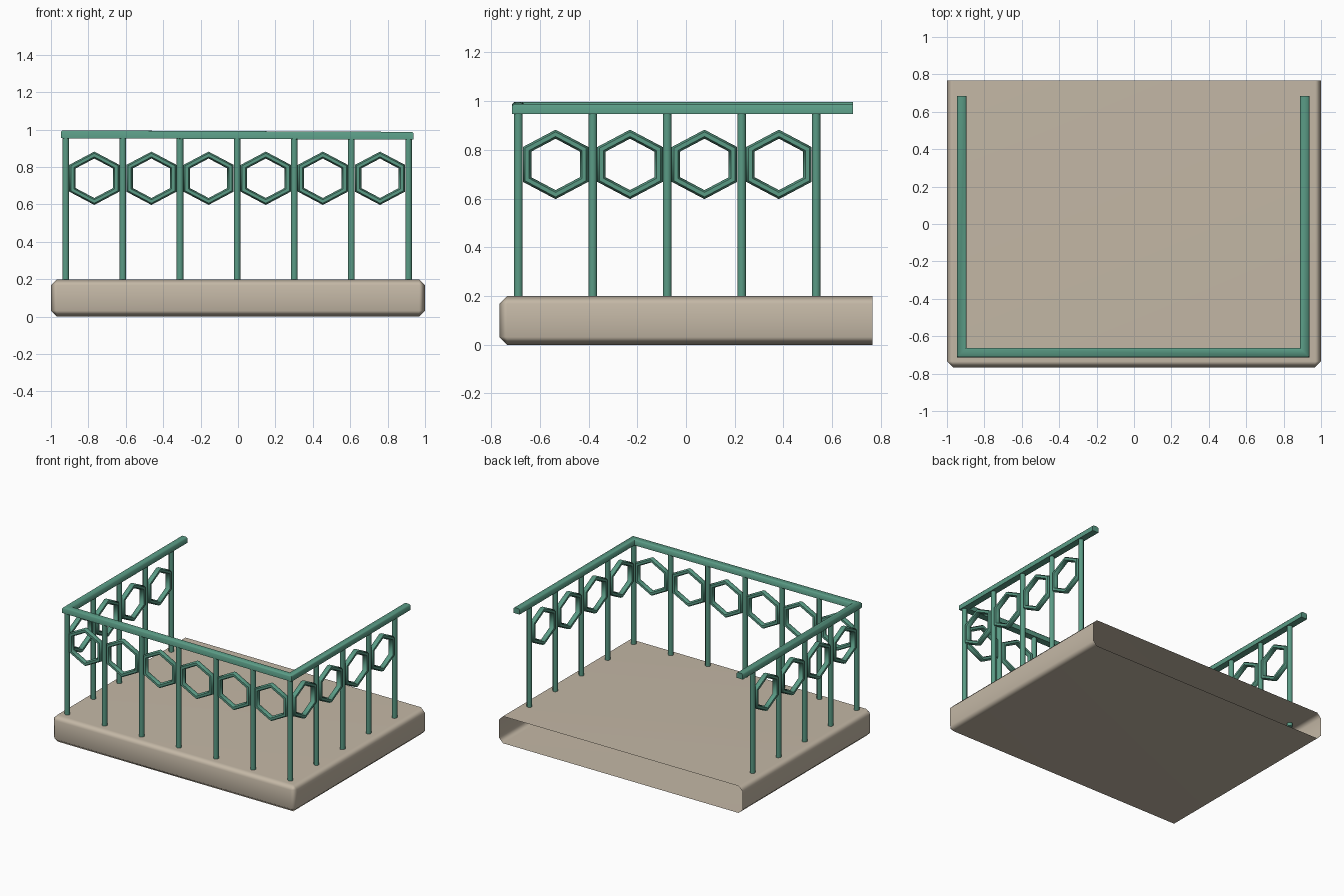
import bpy, bmesh, math
from mathutils import Matrix, Vector

if "Cube" in bpy.data.objects:
    bpy.data.objects.remove(bpy.data.objects["Cube"])


def material(name, rgb):
    m = bpy.data.materials.new(name)
    m.diffuse_color = (*rgb, 1)
    m.use_nodes = True
    m.node_tree.nodes["Principled BSDF"].inputs["Base Color"].default_value = m.diffuse_color
    return m


STONE = material("beige stone", (0.552, 0.479, 0.381))
GREEN = material("green metal", (0.102, 0.328, 0.235))


def finish(bm, name, mat, angle):
    me = bpy.data.meshes.new(name)
    bm.to_mesh(me)
    bm.free()
    me.materials.append(mat)
    ob = bpy.data.objects.new(name, me)
    bpy.context.collection.objects.link(ob)
    bpy.ops.object.select_all(action='DESELECT')
    ob.select_set(True)
    bpy.context.view_layer.objects.active = ob
    bpy.ops.object.shade_smooth_by_angle(angle=math.radians(angle))
    return ob


# Floor slab: chamfered box, open at the back
bm = bmesh.new()
bmesh.ops.create_cube(bm, size=1, matrix=Matrix.Translation((0, 0, 0.1)) @ Matrix.Diagonal((2, 1.532, 0.2, 1)))
back = [f for f in bm.faces if f.normal.y > 0.9]
bmesh.ops.delete(bm, geom=back, context='FACES_ONLY')
bmesh.ops.bevel(bm, geom=[e for e in bm.edges if len(e.link_faces) == 2],
                offset=0.032, segments=1, affect='EDGES')
slab = finish(bm, "floor_slab", STONE, 60)
wn = slab.modifiers.new("soft_bevel", 'WEIGHTED_NORMAL')
wn.keep_sharp = True

# Layout of the railing
XL, XR, YF, STEP = -0.921, 0.913, -0.688, 0.3055


def rail_z(x):
    # the hand rail drops slightly towards the right
    return 0.975 - 0.008 * (x - XL) / (XR - XL)


# Hand rail: chamfered profile swept around three sides with mitred corners
W, H, C = 0.025, 0.021, 0.008
profile = [(-W, -H), (W, -H), (W, H - C), (W - C, H), (C - W, H), (-W, H - C)]
path = [((XL, 0.685), (1, 0)), ((XL, YF), (1, 1)), ((XR, YF), (-1, 1)), ((XR, 0.685), (-1, 0))]
bm = bmesh.new()
rings = [[bm.verts.new((x + mx * u, y + my * u, rail_z(x) + v)) for u, v in profile]
         for (x, y), (mx, my) in path]
for a, b in zip(rings, rings[1:]):
    for i in range(6):
        j = (i + 1) % 6
        bm.faces.new((a[i], a[j], b[j], b[i]))
bm.faces.new(rings[0])
bm.faces.new(rings[-1])
bmesh.ops.recalc_face_normals(bm, faces=bm.faces)
finish(bm, "hand_rail", GREEN, 50)


def post(name, x, y):
    bm = bmesh.new()
    z0, z1 = 0.175, rail_z(x) - 0.01
    bmesh.ops.create_cone(bm, cap_ends=True, segments=8, radius1=0.019, radius2=0.019, depth=z1 - z0,
                          matrix=Matrix.Translation((x, y, (z0 + z1) / 2)) @ Matrix.Rotation(math.pi / 8, 4, 'Z'))
    finish(bm, name, GREEN, 50)


def hexagon(name, x, y, along):
    # six-sided ring standing upright, a little wider than regular
    bm = bmesh.new()
    R, r, n = 0.124, 0.0185, 6
    along = Vector(along)
    side = Vector((along.y, -along.x, 0))
    loops = []
    for i in range(6):
        a = math.radians(60 * i)
        out = along * math.sin(a) * 1.09 + Vector((0, 0, math.cos(a)))
        loops.append([bm.verts.new(Vector((x, y, 0.74)) + out * (R + r * math.cos(t)) + side * r * 1.1 * math.sin(t))
                      for t in (2 * math.pi * k / n for k in range(n))])
    for i in range(6):
        a, b = loops[i], loops[(i + 1) % 6]
        for k in range(n):
            m = (k + 1) % n
            bm.faces.new((a[k], a[m], b[m], b[k]))
    bmesh.ops.recalc_face_normals(bm, faces=bm.faces)
    finish(bm, name, GREEN, 62)


# Front posts and rings
for i in range(7):
    post(f"front_post_{i + 1}", XL + STEP * i, YF)
for i in range(6):
    hexagon(f"front_ring_{i + 1}", XL + STEP * (i + 0.5), YF, (1, 0, 0))

# Side posts and rings
for label, x in (("left", XL), ("right", XR)):
    for i in range(1, 5):
        post(f"{label}_post_{i}", x, YF + STEP * i)
        hexagon(f"{label}_ring_{i}", x, YF + STEP * (i - 0.5), (0, 1, 0))
